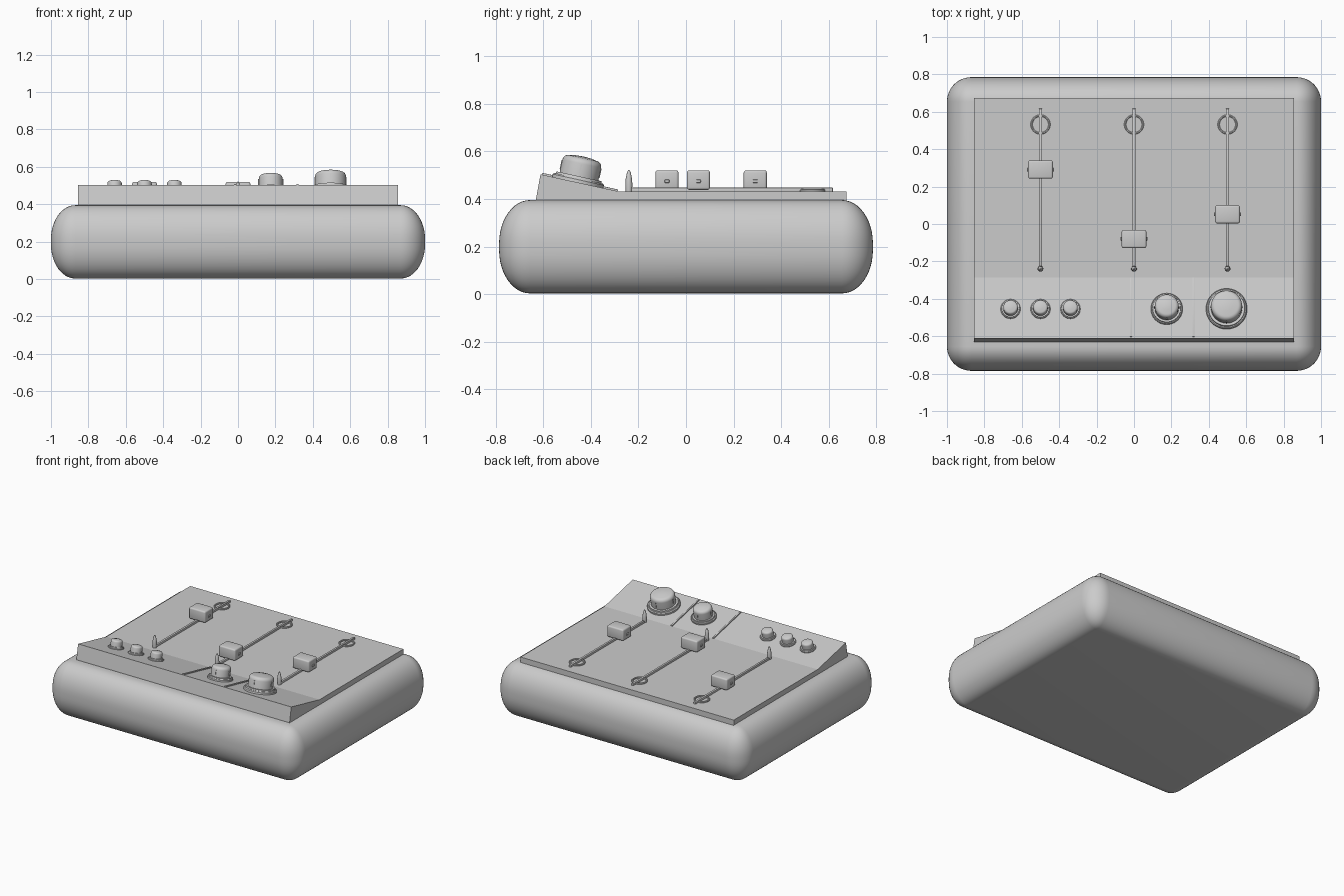
import bpy, bmesh, math
from mathutils import Matrix

if "Cube" in bpy.data.objects:
    bpy.data.objects.remove(bpy.data.objects["Cube"])

TILT = math.atan2(0.503 - 0.432, 0.611 - 0.287)


def finish(name, bm, loc=(0, 0, 0), rot_x=0, smooth=True):
    bmesh.ops.recalc_face_normals(bm, faces=bm.faces)
    me = bpy.data.meshes.new(name)
    bm.to_mesh(me)
    bm.free()
    ob = bpy.data.objects.new(name, me)
    bpy.context.collection.objects.link(ob)
    ob.location = loc
    ob.rotation_euler.x = rot_x
    if smooth:
        bpy.ops.object.select_all(action='DESELECT')
        ob.select_set(True)
        bpy.context.view_layer.objects.active = ob
        bpy.ops.object.shade_smooth_by_angle(angle=math.radians(32))
    return ob


def box(name, size, loc, bevel=0, segs=3, rot_x=0, z_scale=1):
    bm = bmesh.new()
    bmesh.ops.create_cube(bm, size=1, matrix=Matrix.Diagonal((*size, 1)))
    if bevel:
        bmesh.ops.bevel(bm, geom=bm.edges[:], offset=bevel, segments=segs,
                        profile=0.5, affect='EDGES', clamp_overlap=True)
    bmesh.ops.scale(bm, vec=(1, 1, z_scale), verts=bm.verts)
    return finish(name, bm, loc, rot_x)


def lathe(name, profile, loc, rot_x=0, closed=False, segs=48):
    bm = bmesh.new()
    vs = [bm.verts.new((r, 0, z)) for r, z in profile]
    es = [bm.edges.new(p) for p in zip(vs, vs[1:])]
    if closed:
        es.append(bm.edges.new((vs[-1], vs[0])))
    bmesh.ops.spin(bm, geom=vs + es, cent=(0, 0, 0), axis=(0, 0, 1),
                   angle=math.tau, steps=segs)
    bmesh.ops.remove_doubles(bm, verts=bm.verts, dist=1e-5)
    return finish(name, bm, loc, rot_x)


# pillow-like body: rounded box stretched in height
box("body", (2, 1.57, 0.28), (0, 0, 0.199), 0.13, 12, z_scale=0.392 / 0.28)

# control panel with a raised sloping front
bm = bmesh.new()
side = [(-0.63, 0.38), (-0.63, 0.4), (-0.611, 0.503), (-0.287, 0.432),
        (0.674, 0.432), (0.674, 0.38)]
face = bm.faces.new([bm.verts.new((-0.855, y, z)) for y, z in side])
ext = bmesh.ops.extrude_face_region(bm, geom=[face])["geom"]
bmesh.ops.translate(bm, vec=(1.71, 0, 0),
                    verts=[v for v in ext if isinstance(v, bmesh.types.BMVert)])
finish("control_panel", bm, smooth=False)

# sliders: rail, end ring, pointed pin and cap
for i, (x, y) in enumerate([(-0.5, 0.291), (0, -0.08), (0.5, 0.052)]):
    box(f"slider_rail_{i}", (0.016, 0.86, 0.022), (x, 0.187, 0.436), 0.003, 2)
    lathe(f"slider_ring_{i}", [(0.042, -0.005), (0.053, -0.005), (0.053, 0.006),
                               (0.050, 0.009), (0.045, 0.009), (0.042, 0.006)],
          (x, 0.532, 0.432), closed=True)
    lathe(f"slider_pin_{i}", [(0, 0), (0.013, 0), (0.015, 0.03), (0.013, 0.055),
                              (0.008, 0.08), (0.003, 0.091), (0, 0.092)],
          (x, -0.24, 0.43), segs=24)
    box(f"slider_cap_{i}", (0.132, 0.097, 0.082), (x, y, 0.479), 0.010)
    box(f"slider_cap_tab_{i}", (0.144, 0.020, 0.014), (x, y, 0.474), 0.003, 2)


# knobs standing square to the slope: collar, domed knob, rim marks
def knob(name, x, ring, r, h, marks=True):
    y = -0.455
    loc = (x, y, 0.503 - (y + 0.611) * math.tan(TILT))
    c = 0.11 * ring
    lathe(name + "_collar", [(0, 0), (ring, 0), (ring, c), (ring * 0.95, c * 1.5),
                             (ring * 0.9, c * 1.5), (ring * 0.88, c * 2.2),
                             (0, c * 2.2)], loc, -TILT)
    b = h * 0.22
    dome = [(r - b + b * math.cos(t), h * 0.94 - b + b * math.sin(t))
            for t in [math.radians(a) for a in range(0, 91, 15)]]
    lathe(name, [(0, 0), (r, 0), (r, h * 0.3)] + dome + [(r * 0.4, h * 0.985), (0, h)],
          loc, -TILT)
    if marks:
        m = Matrix.Translation(loc) @ Matrix.Rotation(-TILT, 4, 'X')
        for k in range(4):
            bm = bmesh.new()
            bmesh.ops.create_cube(bm, size=1, matrix=Matrix.Rotation(k * math.pi / 2, 4, 'Z')
                                  @ Matrix.Translation((0, r, h * 0.52))
                                  @ Matrix.Diagonal((0.006, 0.006, h * 0.35, 1)))
            finish(f"{name}_mark_{k}", bm, smooth=False).matrix_world = m


for i, x in enumerate((-0.66, -0.5, -0.34)):
    knob(f"small_knob_{i}", x, 0.053, 0.039, 0.060, False)
knob("medium_knob", 0.175, 0.085, 0.064, 0.097)
knob("large_knob", 0.495, 0.110, 0.083, 0.112)

# raised divider strips on the slope
for i, x in enumerate((-0.016, 0.318)):
    box(f"divider_{i}", (0.012, 0.325, 0.014), (x, -0.446, 0.4675), 0.002, 2, -TILT)
